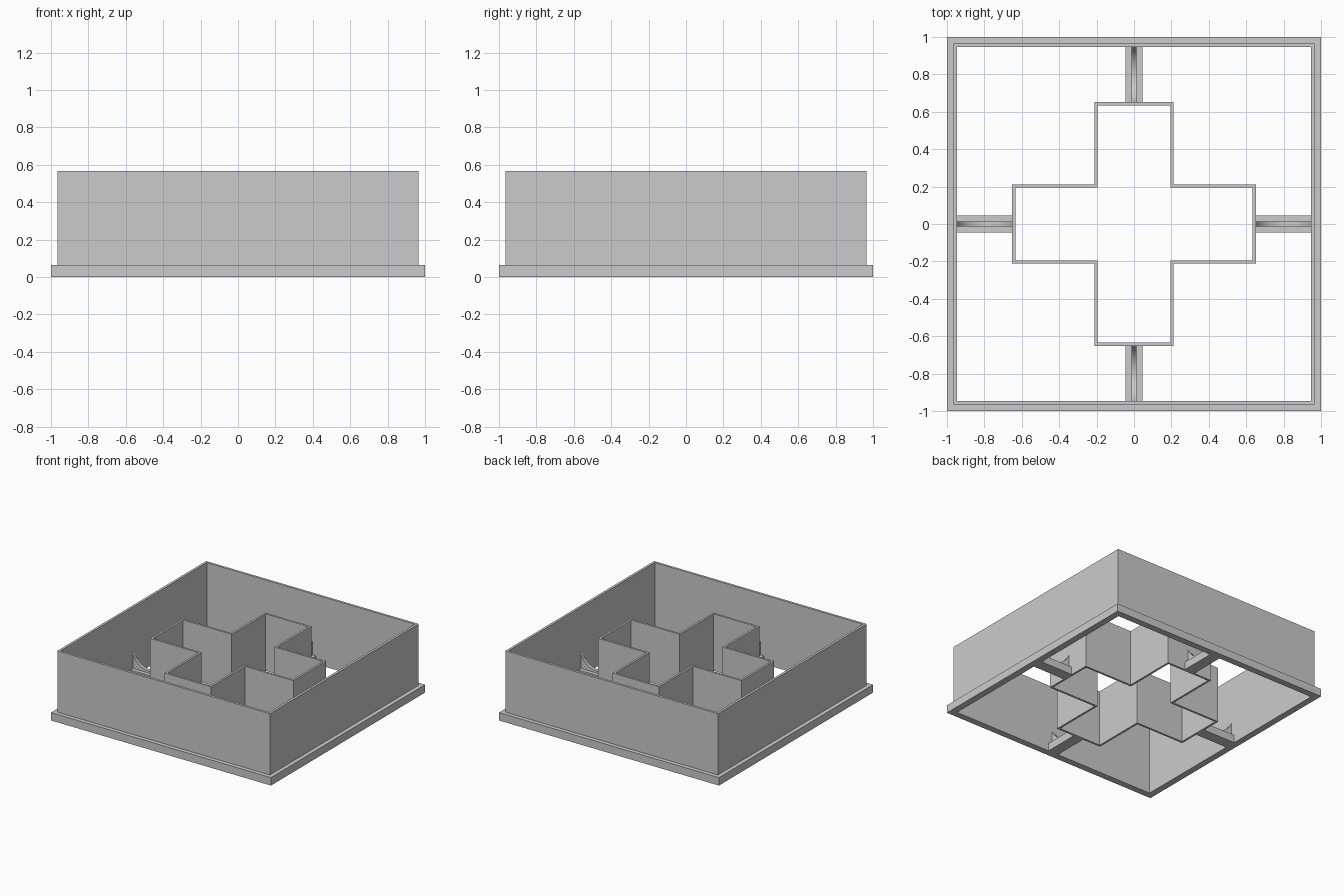
import bpy, bmesh, math
from mathutils import Matrix

cube = bpy.data.objects.get("Cube")
if cube:
    bpy.data.objects.remove(cube, do_unlink=True)

grey = bpy.data.materials.new("plain grey")
grey.use_nodes = True
colour = (0.6, 0.6, 0.6, 1)
grey.diffuse_color = colour
grey.node_tree.nodes["Principled BSDF"].inputs["Base Color"].default_value = colour

WALL, INNER = 0.966, 0.946
RIM_TOP, WALL_TOP, CROSS_TOP = 0.065, 0.568, 0.467


def finish(name, bm):
    bmesh.ops.recalc_face_normals(bm, faces=bm.faces)
    mesh = bpy.data.meshes.new(name)
    bm.to_mesh(mesh)
    bm.free()
    mesh.materials.append(grey)
    obj = bpy.data.objects.new(name, mesh)
    bpy.context.collection.objects.link(obj)
    return obj


def square(r):
    return [(-r, -r), (r, -r), (r, r), (-r, r)]


def cross(arm, half):
    quarter = [(arm, -half), (arm, half), (half, half)]
    points = []
    for x, y in quarter * 1:
        points.append((x, y))
    for _ in range(3):
        points += [(-y, x) for x, y in points[-3:]]
    return points


def ring_wall(name, sections):
    """Closed tube: each section is (outline, z), joined in a loop."""
    bm = bmesh.new()
    loops = [[bm.verts.new((x, y, z)) for x, y in outline] for outline, z in sections]
    n = len(loops[0])
    for a, b in zip(loops, loops[1:] + loops[:1]):
        for i in range(n):
            j = (i + 1) % n
            bm.faces.new((a[i], a[j], b[j], b[i]))
    return finish(name, bm)


def bar(name, profile, half_width, angle):
    """Side profile in x and z, given thickness in y, turned about z."""
    bm = bmesh.new()
    face = bm.faces.new([bm.verts.new((x, -half_width, z)) for x, z in profile])
    side = bmesh.ops.extrude_face_region(bm, geom=[face])["geom"]
    verts = [v for v in side if isinstance(v, bmesh.types.BMVert)]
    bmesh.ops.translate(bm, verts=verts, vec=(0, 2 * half_width, 0))
    bmesh.ops.transform(bm, verts=bm.verts, matrix=Matrix.Rotation(angle, 4, "Z"))
    return finish(name, bm)


# Outer square wall with its stepped foot rim
ring_wall("outer_wall", [
    (square(1), 0), (square(1), RIM_TOP), (square(WALL), RIM_TOP),
    (square(WALL), WALL_TOP), (square(INNER), WALL_TOP), (square(INNER), 0)])

# Inner cross-shaped wall
outer, inner = cross(0.651, 0.211), cross(0.634, 0.194)
ring_wall("cross_wall", [(outer, 0), (outer, CROSS_TOP), (inner, CROSS_TOP), (inner, 0)])

# Four struts, each a flat base and a fin with a hollow arc on top
START, END = 0.65, 0.947
mid, half = (START + END) / 2, (END - START) / 2
low, sag = 0.08, 0.105
radius = (half ** 2 + sag ** 2) / (2 * sag)
sweep = math.asin(half / radius)
arc = []
for i in range(17):
    a = sweep * (1 - i / 8)
    arc.append((mid + radius * math.sin(a), low + radius * (1 - math.cos(a))))

for i, side in enumerate(("left", "back", "right", "front")):
    turn = i * math.pi / 2
    bar(side + "_strut", [(START, 0), (END, 0), (END, RIM_TOP), (START, RIM_TOP)], 0.046, turn)
    fin = bar(side + "_fin", [(START, RIM_TOP), (END, RIM_TOP)] + arc, 0.013, turn)
    bpy.ops.object.select_all(action="DESELECT")
    fin.select_set(True)
    bpy.context.view_layer.objects.active = fin
    bpy.ops.object.shade_smooth_by_angle()
